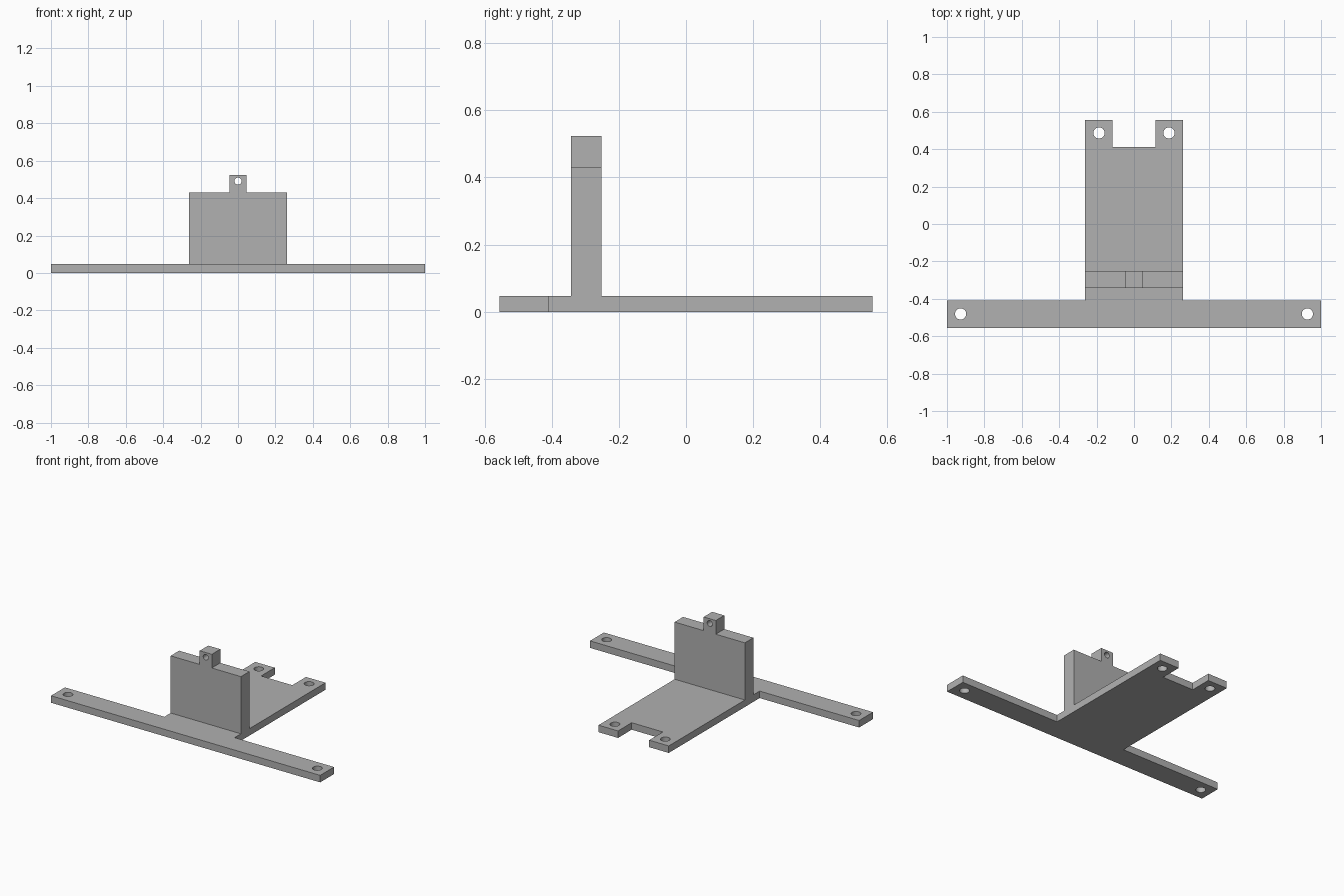
import bpy
import bmesh
from math import radians
from mathutils import Matrix, Vector

cube = bpy.data.objects.get("Cube")
if cube:
    bpy.data.objects.remove(cube, do_unlink=True)

grey = bpy.data.materials.new("matte grey")
grey.use_nodes = True
colour = (0.44, 0.44, 0.44, 1)
grey.diffuse_color = colour
grey.node_tree.nodes["Principled BSDF"].inputs["Base Color"].default_value = colour

THICK = 0.047                   # plate thickness
WALL_FRONT, WALL_BACK = -0.342, -0.252
UPRIGHT = Matrix.Rotation(radians(90), 4, "X")


def finish(name, bm):
    bmesh.ops.recalc_face_normals(bm, faces=bm.faces)
    mesh = bpy.data.meshes.new(name)
    bm.to_mesh(mesh)
    bm.free()
    mesh.materials.append(grey)
    obj = bpy.data.objects.new(name, mesh)
    bpy.context.collection.objects.link(obj)
    return obj


def slab(name, half, depth, matrix):
    """Mirror a half outline across x = 0 and extrude it."""
    outline = half + [(-x, y) for x, y in reversed(half)]
    bm = bmesh.new()
    face = bm.faces.new([bm.verts.new((x, y, 0)) for x, y in outline])
    new = bmesh.ops.extrude_face_region(bm, geom=[face])["geom"]
    verts = [v for v in new if isinstance(v, bmesh.types.BMVert)]
    bmesh.ops.translate(bm, verts=verts, vec=Vector((0, 0, depth)))
    bm.transform(matrix)
    return finish(name, bm)


def drill(obj, centres, radius, matrix):
    """Cut round through holes, then drop the cutter."""
    bm = bmesh.new()
    for c in centres:
        bmesh.ops.create_cone(bm, cap_ends=True, segments=32, radius1=radius,
                              radius2=radius, depth=0.4,
                              matrix=Matrix.Translation(c) @ matrix)
    cutter = finish("hole_cutter", bm)
    cutter.hide_render = True
    mod = obj.modifiers.new("holes", "BOOLEAN")
    mod.operation = "DIFFERENCE"
    mod.solver = "EXACT"
    mod.object = cutter
    bpy.ops.object.select_all(action="DESELECT")
    bpy.context.view_layer.objects.active = obj
    obj.select_set(True)
    bpy.ops.object.modifier_apply(modifier=mod.name)
    bpy.data.objects.remove(cutter, do_unlink=True)
    bpy.ops.object.shade_smooth_by_angle(angle=radians(30))


# Flat base: wide front bar, centre plate and two notched rear tabs
base = slab("base_plate",
            [(1, -0.556), (1, -0.409), (0.261, -0.409),
             (0.261, 0.556), (0.116, 0.556), (0.116, 0.411)],
            THICK, Matrix.Identity(4))
screws = [(s * x, y, 0) for s in (-1, 1) for x, y in ((0.927, -0.481), (0.187, 0.487))]
drill(base, screws, 0.03, Matrix.Identity(4))

# Upright wall with a small drilled lug on top
wall = slab("upright_wall",
            [(0.261, THICK), (0.261, 0.431), (0.045, 0.431), (0.045, 0.523)],
            WALL_BACK - WALL_FRONT,
            Matrix.Translation((0, WALL_BACK, 0)) @ UPRIGHT)
drill(wall, [(0, (WALL_FRONT + WALL_BACK) / 2, 0.491)], 0.019, UPRIGHT)
